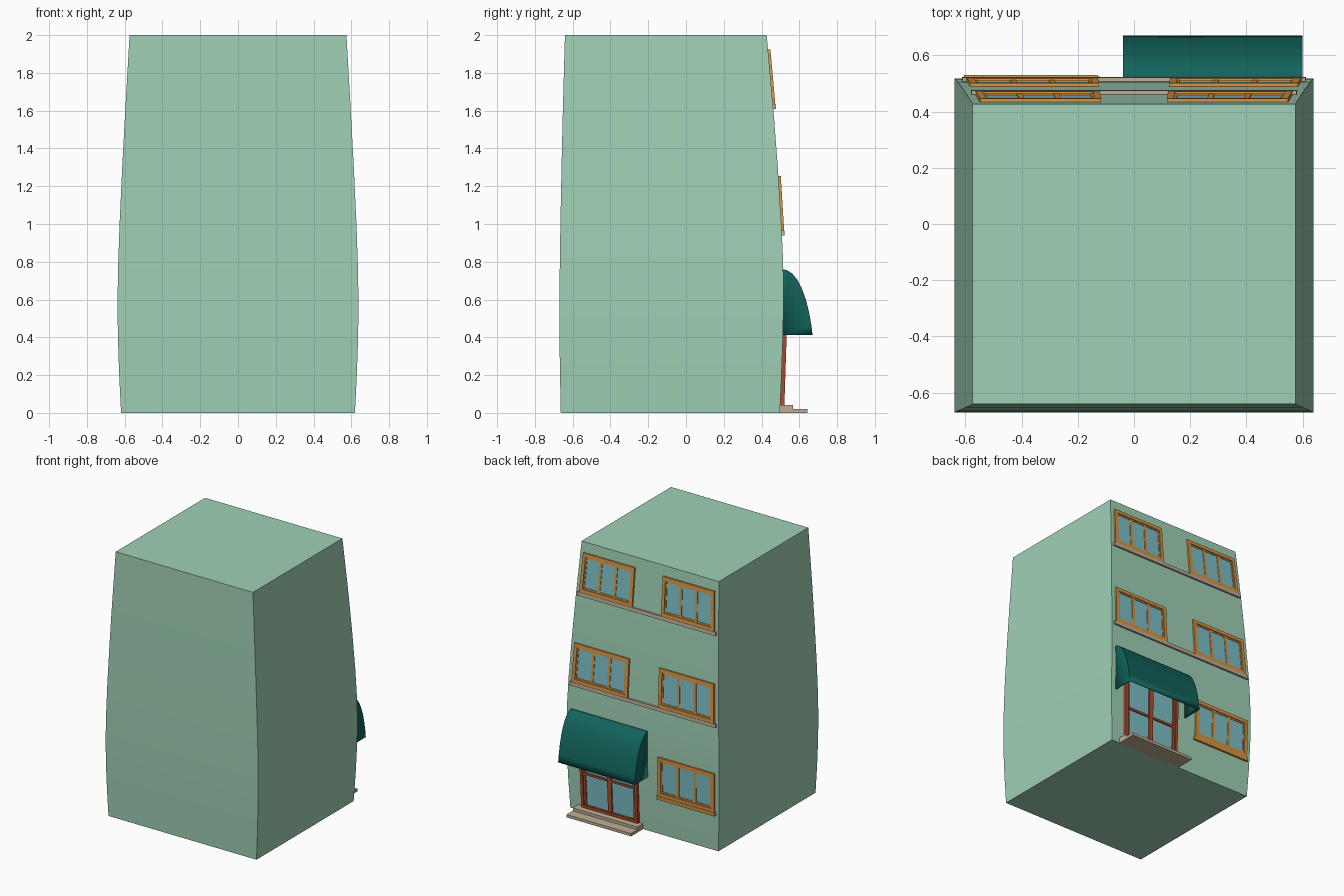
import bpy
import bmesh

cube = bpy.data.objects.get("Cube")
if cube:
    bpy.data.objects.remove(cube, do_unlink=True)


def material(name, r, g, b):
    m = bpy.data.materials.new(name)
    m.use_nodes = True
    m.diffuse_color = (r, g, b, 1)
    bsdf = next(n for n in m.node_tree.nodes if n.type == "BSDF_PRINCIPLED")
    bsdf.inputs["Base Color"].default_value = (r, g, b, 1)
    return m


GREEN = material("pale green wall", 0.35, 0.63, 0.46)
TEAL = material("teal awning cloth", 0.006, 0.125, 0.105)
WOOD = material("orange wood", 0.68, 0.30, 0.06)
STONE = material("beige stone", 0.52, 0.42, 0.30)
GLASS = material("blue glass", 0.20, 0.52, 0.57)
RED = material("red door paint", 0.42, 0.07, 0.025)

# Bulging outline of the building: height, half width, plain wall y, facade y
OUTLINE = [
    (0.0, 0.619, -0.663, 0.497), (0.2, 0.629, -0.667, 0.506),
    (0.4, 0.636, -0.670, 0.513), (0.6, 0.638, -0.670, 0.517),
    (0.8, 0.634, -0.668, 0.514), (1.0, 0.627, -0.665, 0.505),
    (1.3, 0.613, -0.659, 0.486), (1.6, 0.597, -0.652, 0.463),
    (2.0, 0.574, -0.641, 0.427),
]


def outline(z):
    for a, b in zip(OUTLINE, OUTLINE[1:]):
        if z <= b[0]:
            t = (z - a[0]) / (b[0] - a[0])
            return [p + (q - p) * t for p, q in zip(a, b)]
    return OUTLINE[-1]


def finish(name, bm, mat):
    bmesh.ops.recalc_face_normals(bm, faces=bm.faces)
    me = bpy.data.meshes.new(name)
    bm.to_mesh(me)
    bm.free()
    me.materials.append(mat)
    ob = bpy.data.objects.new(name, me)
    bpy.context.collection.objects.link(ob)
    return ob


def smooth(ob):
    bpy.ops.object.select_all(action="DESELECT")
    ob.select_set(True)
    bpy.context.view_layer.objects.active = ob
    bpy.ops.object.shade_smooth_by_angle()


def loft(bm, rings):
    """Skin a list of closed rings and cap both ends."""
    loops = [[bm.verts.new(p) for p in ring] for ring in rings]
    n = len(loops[0])
    for a, b in zip(loops, loops[1:]):
        for i in range(n):
            j = (i + 1) % n
            bm.faces.new((a[i], a[j], b[j], b[i]))
    bm.faces.new(loops[0])
    bm.faces.new(loops[-1])


def bars(name, mat, boxes):
    """Boxes (x0, x1, z0, z1, depth) laid on the facade, following its bulge."""
    bm = bmesh.new()
    for x0, x1, z0, z1, depth in boxes:
        rings = []
        for z in (z0, z1):
            _, half, _, y = outline(z)
            k = half / 0.638
            rings.append([(x0 * k, y - 0.01, z), (x1 * k, y - 0.01, z),
                          (x1 * k, y + depth, z), (x0 * k, y + depth, z)])
        loft(bm, rings)
    return finish(name, bm, mat)


def frame(x0, x1, z0, z1, t, depth):
    """Four bars around a rectangle."""
    return [(x0, x0 + t, z0, z1, depth), (x1 - t, x1, z0, z1, depth),
            (x0 + t, x1 - t, z0, z0 + t, depth),
            (x0 + t, x1 - t, z1 - t, z1, depth)]


# Building body
bm = bmesh.new()
loft(bm, [[(-w, y0, z), (w, y0, z), (w, y1, z), (-w, y1, z)]
          for z, w, y0, y1 in OUTLINE])
smooth(finish("building_body", bm, GREEN))


# Three-pane windows
def window(name, x0, x1, z0, z1):
    t = 0.026
    parts = frame(x0, x1, z0, z1, t, 0.013)
    step = (x1 - x0 - 2 * t) / 3
    for i in range(3):
        a = x0 + t + i * step
        parts += frame(a, a + step, z0 + t, z1 - t, 0.011, 0.007)
    bars(name + "_frame", WOOD, parts)
    bars(name + "_glass", GLASS, [(x0 + t, x1 - t, z0 + t, z1 - t, 0.003)])


IN, OUT = 0.13, 0.605
for floor, base in (("middle", 0.965), ("top", 1.635)):
    window(floor + "_left_window", IN, OUT, base, base + 0.29)
    window(floor + "_right_window", -OUT, -IN, base, base + 0.29)
    bars(floor + "_ledge", STONE, [(-0.62, 0.62, base - 0.027, base, 0.015)])
window("ground_window", -OUT, -IN, 0.297, 0.593)
bars("ground_window_sill", WOOD, [(-0.612, -0.122, 0.27, 0.297, 0.016)])

# Double door with a rail across each leaf
D0, D1, DZ0, DZ1 = 0.04, 0.525, 0.04, 0.60
MID = (D0 + D1) / 2
bars("door_frame", RED, frame(D0, D1, DZ0, DZ1, 0.022, 0.022))
leaves = []
for a, b in ((D0 + 0.022, MID), (MID, D1 - 0.022)):
    leaves += frame(a, b, DZ0 + 0.005, DZ1 - 0.022, 0.018, 0.013)
    leaves.append((a + 0.018, b - 0.018, 0.293, 0.309, 0.012))
bars("door_leaves", RED, leaves)
bars("door_glass", GLASS, [(D0 + 0.02, D1 - 0.02, DZ0 + 0.01, DZ1 - 0.02, 0.004)])

# Entrance steps
for name, front, z0, z1 in (("lower_step", 0.642, 0.0, 0.021),
                            ("upper_step", 0.567, 0.021, 0.042)):
    bm = bmesh.new()
    loft(bm, [[(0.01, 0.48, z), (0.55, 0.48, z), (0.55, front, z), (0.01, front, z)]
              for z in (z0, z1)])
    finish(name, bm, STONE)

# Curved awning: hollow shell with closed ends, open below
ARC = [(0.510, 0.762), (0.535, 0.755), (0.562, 0.738), (0.588, 0.707),
       (0.612, 0.662), (0.634, 0.602), (0.651, 0.535), (0.663, 0.468), (0.670, 0.412)]
bm = bmesh.new()
ends = [[bm.verts.new((x, y, z)) for y, z in ARC + [(0.510, 0.412)]]
        for x in (-0.04, 0.60)]
for i in range(len(ARC) - 1):
    bm.faces.new((ends[0][i], ends[0][i + 1], ends[1][i + 1], ends[1][i]))
for end in ends:
    bm.faces.new(end)
awning = finish("awning", bm, TEAL)
shell = awning.modifiers.new("cloth_thickness", "SOLIDIFY")
shell.thickness = 0.008
shell.offset = -1
smooth(awning)
